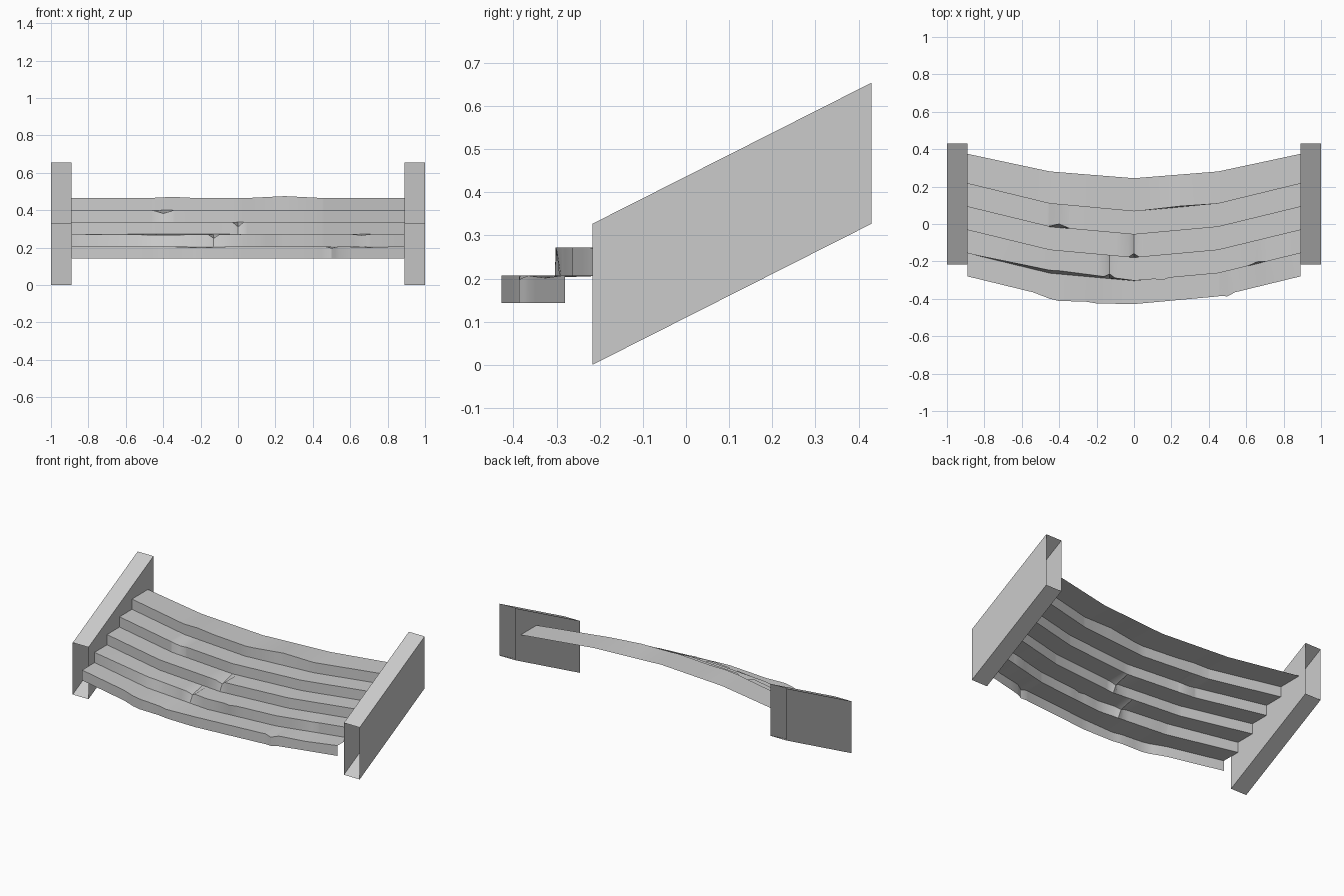
import bpy
import bmesh
import math

cube = bpy.data.objects.get("Cube")
if cube:
    bpy.data.objects.remove(cube)

# Worn grey stone
stone = bpy.data.materials.new("grey_stone")
stone.use_nodes = True
colour = (0.6, 0.6, 0.6, 1)
stone.diffuse_color = colour
stone.node_tree.nodes["Principled BSDF"].inputs["Base Color"].default_value = colour

HALF = 0.89           # half width between the side walls
STEPS = 5
DEPTH, RISE = 0.124, 0.0645
FRONT, BASE = -0.28, 0.143

# Wear on each step's front edge: centre x, half width, y shift, z shift
WEAR = {
    0: [(-0.4, 0.14, -0.02, 0), (-0.2, 0.2, -0.015, -0.008),
        (0.5, 0.04, -0.012, -0.01), (0.7, 0.18, 0, -0.006)],
    1: [(-0.4, 0.45, 0.018, -0.004), (-0.13, 0.03, 0.018, -0.02),
        (0.15, 0.04, -0.01, 0), (0.66, 0.05, 0.01, -0.006)],
    2: [(0, 0.03, 0.022, -0.025)],
    3: [(-0.4, 0.06, 0.02, -0.018)],
    4: [(0.25, 0.2, 0.005, 0.01), (-0.35, 0.12, 0, 0.006)],
}


def new_object(name, bm):
    mesh = bpy.data.meshes.new(name)
    bm.to_mesh(mesh)
    bm.free()
    mesh.materials.append(stone)
    obj = bpy.data.objects.new(name, mesh)
    bpy.context.collection.objects.link(obj)
    return obj


def bow(x):
    """Forward bow of the steps, straight between a few columns."""
    x = abs(x)
    if x > 0.45:
        return -0.107 * (HALF - x) / (HALF - 0.45)
    return -0.107 - 0.041 * (0.45 - x) / 0.45


def wear(step, x):
    dy = dz = 0
    for centre, width, sy, sz in WEAR[step]:
        amount = max(0, 1 - abs(x - centre) / width)
        dy += sy * amount
        dz += sz * amount
    return dy, dz


# Stairs: an open zigzag sheet of risers and treads
columns = {-HALF, -0.45, -0.24, 0, 0.24, 0.45, HALF}
for chips in WEAR.values():
    for centre, width, _, _ in chips:
        columns.update(round(centre + s * width, 3) for s in (-1, 0, 1))
columns = sorted(x for x in columns if abs(x) <= HALF)

rows = []
for i in range(STEPS):
    foot, nosing = [], []
    for x in columns:
        y, z = FRONT + i * DEPTH + bow(x), BASE + i * RISE
        dy, dz = wear(i, x)
        foot.append((x, y + (dy if i == 0 else 0), z))
        nosing.append((x, y + dy, z + RISE + dz))
    rows += [foot, nosing]
top = BASE + STEPS * RISE
rows.append([(x, 0.375 + bow(x) * 0.88, top) for x in columns])

bm = bmesh.new()
grid = [[bm.verts.new(p) for p in row] for row in rows]
for low, high in zip(grid, grid[1:]):
    for j in range(len(columns) - 1):
        bm.faces.new((low[j], low[j + 1], high[j + 1], high[j]))
stairs = new_object("stairs", bm)
bpy.context.view_layer.objects.active = stairs
stairs.select_set(True)
bpy.ops.object.shade_smooth_by_angle(angle=math.radians(30))
stairs.select_set(False)

# Sloping side walls: hollow tubes, open at the front and back
for side, name in ((-1, "right_wall"), (1, "left_wall")):
    bm = bmesh.new()
    inner, outer = sorted((side * HALF, side * 1.0))
    ends = []
    for y, z in ((-0.217, 0), (0.43, 0.327)):
        ends.append([bm.verts.new(p) for p in (
            (inner, y, z), (outer, y, z),
            (outer, y, z + 0.327), (inner, y, z + 0.327))])
    for k in range(4):
        n = (k + 1) % 4
        bm.faces.new((ends[0][k], ends[0][n], ends[1][n], ends[1][k]))
    bmesh.ops.recalc_face_normals(bm, faces=bm.faces)
    new_object(name, bm)
